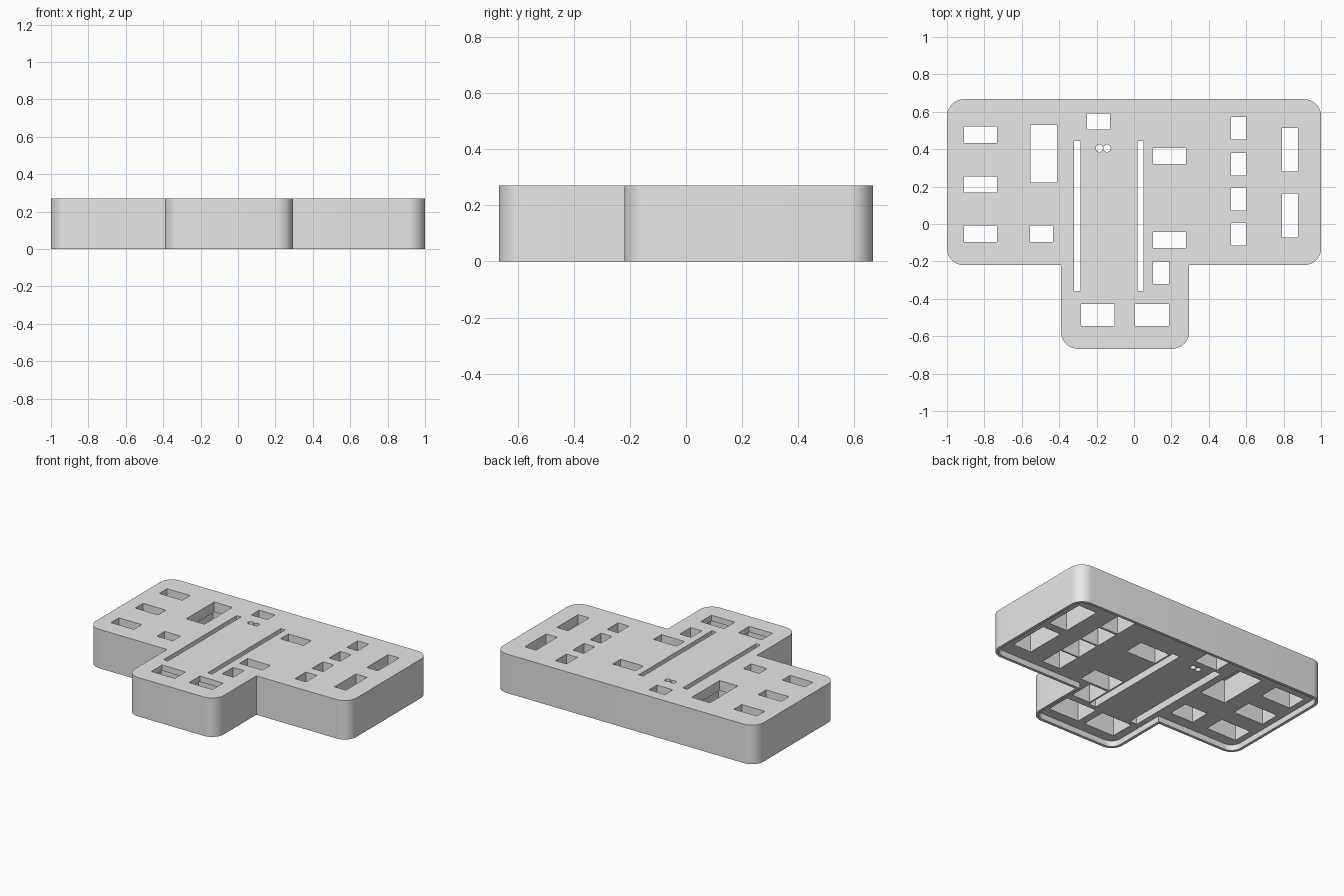
import bpy, bmesh
from math import cos, sin, pi

scene = bpy.context.scene
if "Cube" in scene.objects:
    bpy.data.objects.remove(scene.objects["Cube"], do_unlink=True)

HEIGHT = 0.27
RADIUS = 0.09
RIM, RECESS = 0.02, 0.04
BELOW, ABOVE = -0.1, 0.4
BAR_X, BACK, BAR_FRONT = 1.0, 0.667, -0.22
STEM_L, STEM_R, STEM_FRONT = -0.39, 0.295, -0.667

grey = bpy.data.materials.new("plain grey")
grey.use_nodes = True
grey.diffuse_color = (0.8, 0.8, 0.8, 1)
grey.node_tree.nodes["Principled BSDF"].inputs["Base Color"].default_value = (0.8, 0.8, 0.8, 1)


def arc(cx, cy, r, start, end, steps):
    return [(cx + r * cos(start + (end - start) * i / steps),
             cy + r * sin(start + (end - start) * i / steps)) for i in range(steps + 1)]


def outline(inset=0):
    """Rounded T outline, counter-clockwise, moved inwards by inset."""
    def corner(x, y, sx, sy, quarter):
        return arc(x - sx * RADIUS, y - sy * RADIUS, RADIUS - inset,
                   quarter * pi / 2, (quarter + 1) * pi / 2, 10)
    return (corner(BAR_X, BACK, 1, 1, 0)
            + corner(-BAR_X, BACK, -1, 1, 1)
            + corner(-BAR_X, BAR_FRONT, -1, -1, 2)
            + [(STEM_L + inset, BAR_FRONT + inset)]
            + corner(STEM_L, STEM_FRONT, -1, -1, 2)
            + corner(STEM_R, STEM_FRONT, 1, -1, 3)
            + [(STEM_R - inset, BAR_FRONT + inset)]
            + corner(BAR_X, BAR_FRONT, 1, -1, 3))


def rect(cx, cy, w, d, grow=0):
    a, b = w / 2 + grow, d / 2 + grow
    return [(cx - a, cy - b), (cx + a, cy - b), (cx + a, cy + b), (cx - a, cy + b)]


def prisms(name, shapes):
    """One object made of upright prisms, each given as (points, bottom, top)."""
    bm = bmesh.new()
    for points, z0, z1 in shapes:
        low = [bm.verts.new((x, y, z0)) for x, y in points]
        high = [bm.verts.new((x, y, z1)) for x, y in points]
        bm.faces.new(low[::-1])
        bm.faces.new(high)
        for i in range(len(points)):
            j = (i + 1) % len(points)
            bm.faces.new((low[i], low[j], high[j], high[i]))
    mesh = bpy.data.meshes.new(name)
    bm.to_mesh(mesh)
    bm.free()
    mesh.materials.append(grey)
    obj = bpy.data.objects.new(name, mesh)
    scene.collection.objects.link(obj)
    return obj


# Openings as (centre x, centre y, width, depth)
openings = [(-0.82, y, 0.176, 0.086) for y in (0.477, 0.212, -0.052)]
openings += [(0.56, y, 0.084, 0.12) for y in (0.512, 0.32, 0.132, -0.055)]
openings += [(0.835, y, 0.086, 0.234) for y in (0.397, 0.045)]
openings += [(0.19, y, 0.176, 0.086) for y in (0.363, -0.085)]
openings += [(-0.483, 0.375, 0.14, 0.306), (-0.495, -0.052, 0.122, 0.086),
             (-0.19, 0.547, 0.122, 0.086), (0.145, -0.26, 0.086, 0.12)]
front_openings = [(x, -0.486, 0.18, 0.118) for x in (-0.193, 0.096)]
slots = [(x, 0.043, 0.034, 0.802) for x in (-0.304, 0.035)]
pin_holes = [arc(x, 0.405, 0.0197, 0, 2 * pi * 23 / 24, 23) for x in (-0.185, -0.144)]

# Solid body and the cuts: shallow underside recess, wider pockets below, openings through
body = prisms("panel_body", [(outline(), 0, HEIGHT)])
recess = prisms("recess_cutter", [(outline(RIM), BELOW, RECESS)])
pockets = prisms("pocket_cutter",
                 [(rect(*o, 0.028), BELOW, 0.2) for o in openings]
                 + [(rect(*o, 0.028), BELOW, 0.23) for o in front_openings]
                 + [(rect(*o, 0.01), BELOW, 0.2) for o in slots])
through = prisms("opening_cutter",
                 [(rect(*o), BELOW, ABOVE) for o in openings + front_openings + slots]
                 + [(points, BELOW, ABOVE) for points in pin_holes])

bpy.ops.object.select_all(action="DESELECT")
body.select_set(True)
bpy.context.view_layer.objects.active = body
for cutter in (recess, pockets, through):
    cutter.hide_render = True
    cut = body.modifiers.new(cutter.name, "BOOLEAN")
    cut.operation = "DIFFERENCE"
    cut.solver = "EXACT"
    cut.object = cutter
    bpy.ops.object.modifier_apply(modifier=cut.name)
    bpy.data.objects.remove(cutter, do_unlink=True)

bpy.ops.object.shade_smooth_by_angle()
